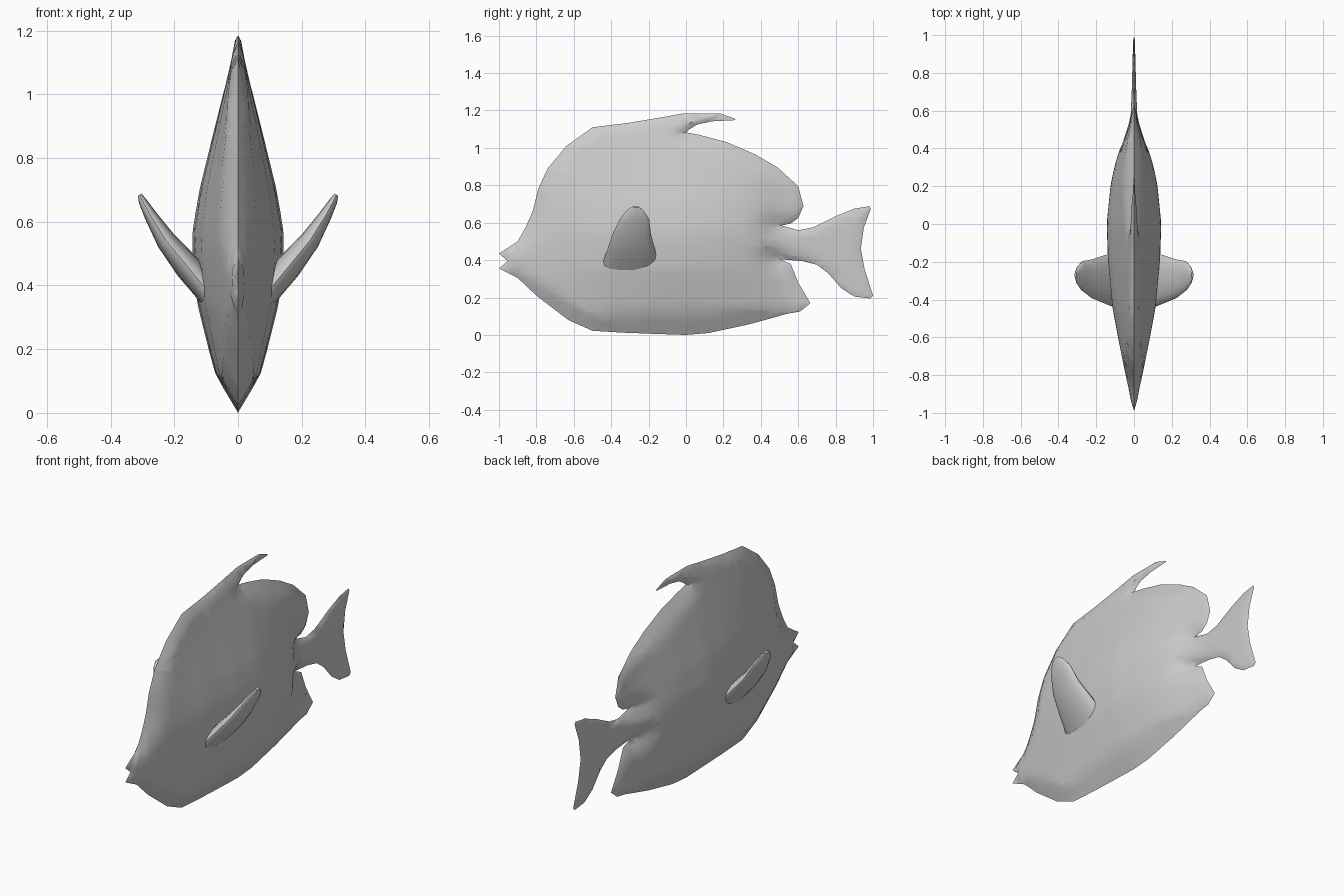
import bpy, bmesh, math
from mathutils import Vector
from mathutils.geometry import intersect_point_line

if "Cube" in bpy.data.objects:
    bpy.data.objects.remove(bpy.data.objects["Cube"])

mat = bpy.data.materials.new("plain grey")
mat.diffuse_color = (0.6, 0.6, 0.6, 1)
mat.use_nodes = True
mat.node_tree.nodes["Principled BSDF"].inputs["Base Color"].default_value = mat.diffuse_color


def lerp_table(table, v):
    """Piecewise linear lookup."""
    for (a, fa), (b, fb) in zip(table, table[1:]):
        if v <= b:
            t = max(0, (v - a) / (b - a))
            return fa + (fb - fa) * t
    return table[-1][1]


def finish(name, bm):
    """Mirror across x, weld the seam, make a smooth object."""
    copy = bmesh.ops.duplicate(bm, geom=bm.verts[:] + bm.edges[:] + bm.faces[:])["geom"]
    for v in copy:
        if isinstance(v, bmesh.types.BMVert):
            v.co.x = -v.co.x
    bmesh.ops.remove_doubles(bm, verts=bm.verts[:], dist=0.0005)
    bmesh.ops.recalc_face_normals(bm, faces=bm.faces[:])
    me = bpy.data.meshes.new(name)
    bm.to_mesh(me)
    bm.free()
    me.materials.append(mat)
    ob = bpy.data.objects.new(name, me)
    bpy.context.collection.objects.link(ob)
    bpy.ops.object.select_all(action='DESELECT')
    ob.select_set(True)
    bpy.context.view_layer.objects.active = ob
    bpy.ops.object.shade_smooth_by_angle(angle=math.radians(40))
    return ob


# Side outline (y, z): forehead, dorsal streamer, back, tail, belly, mouth
outline = [
    (-1, .435), (-.9, .50), (-.86, .57), (-.82, .66), (-.79, .78), (-.74, .89), (-.64, 1.01),
    (-.5, 1.11), (-.3, 1.135), (-.12, 1.165), (-.01, 1.185), (.18, 1.185), (.265, 1.155),
    (.26, 1.148), (.14, 1.142), (.06, 1.125), (.02, 1.10), (0, 1.083), (.07, 1.07),
    (.22, 1.03), (.37, .965), (.49, .895), (.60, .795), (.628, .69), (.60, .625),
    (.56, .595), (.51, .585), (.60, .56), (.68, .575), (.80, .635), (.90, .675), (.98, .688),
    (.988, .675), (.95, .57), (.935, .46), (.955, .35), (1, .21), (.985, .195), (.90, .205),
    (.83, .25), (.76, .33), (.70, .375), (.62, .395), (.50, .405), (.56, .38), (.60, .28),
    (.665, .17), (.61, .125), (.55, .115), (.33, .055), (.12, .01), (0, 0), (-.3, .01),
    (-.5, .022), (-.63, .08), (-.8, .21), (-.9, .305), (-1, .355), (-.953, .395)]

# Half width along the length, and its share by height
width_y = [(-1, .004), (-.8, .045), (-.6, .085), (-.44, .115), (-.2, .138), (0, .145),
           (.2, .125), (.3, .105), (.4, .075), (.5, .036), (.57, .018), (.7, .012), (1, .004)]
share_z = [(0, .1), (.1, .45), (.2, .64), (.35, .9), (.5, 1), (.57, .99), (.7, .84),
           (.9, .5), (1.05, .24), (1.12, .13), (1.19, .05)]

pts = [Vector((0, y, z)) for y, z in outline]


def edge_distance(p):
    best = 9
    for a, b in zip(pts, pts[1:] + pts[:1]):
        q, t = intersect_point_line(p, a, b)
        q = a if t < 0 else b if t > 1 else q
        best = min(best, (p - q).length)
    return best


# Fish body with fins and tail: sliced outline, swollen sideways
bm = bmesh.new()
bm.faces.new([bm.verts.new(p) for p in pts])
bm.normal_update()
bmesh.ops.triangulate(bm, faces=bm.faces[:], ngon_method='EAR_CLIP')
for axis, lo, count in ((1, -.975, 40), (2, .025, 24)):
    for i in range(count):
        co, no = Vector(), Vector()
        co[axis], no[axis] = lo + i * .05, 1
        bmesh.ops.bisect_plane(bm, geom=bm.verts[:] + bm.edges[:] + bm.faces[:],
                               plane_co=co, plane_no=no, dist=1e-5)
bmesh.ops.remove_doubles(bm, verts=bm.verts[:], dist=0.001)
for v in bm.verts:
    d = edge_distance(v.co)
    if not v.is_boundary and d > 1e-4:
        v.co.x = min(lerp_table(width_y, v.co.y) * lerp_table(share_z, v.co.z), .6 * d)
finish("fish_body", bm)

# Pectoral fins: tapering elliptical sections (x, y, z, half length, half thickness)
sections = [(.085, -.30, .37, .15, .04), (.155, -.293, .455, .128, .042),
            (.225, -.29, .54, .102, .032), (.275, -.275, .62, .078, .02),
            (.30, -.272, .665, .045, .013), (.309, -.27, .685, .018, .007)]
bm = bmesh.new()
SIDES = 16
rings = []
for x, y, z, hy, ht in sections:
    ring = []
    for k in range(SIDES):
        a = 2 * math.pi * k / SIDES
        s = math.sin(a) * ht
        ring.append(bm.verts.new((x + .8 * s, y + math.cos(a) * hy, z - .6 * s)))
    rings.append(ring)
for r, q in zip(rings, rings[1:]):
    for k in range(SIDES):
        n = (k + 1) % SIDES
        bm.faces.new((r[k], r[n], q[n], q[k]))
bm.faces.new(rings[0])
bm.faces.new(rings[-1])
finish("pectoral_fins", bm)
